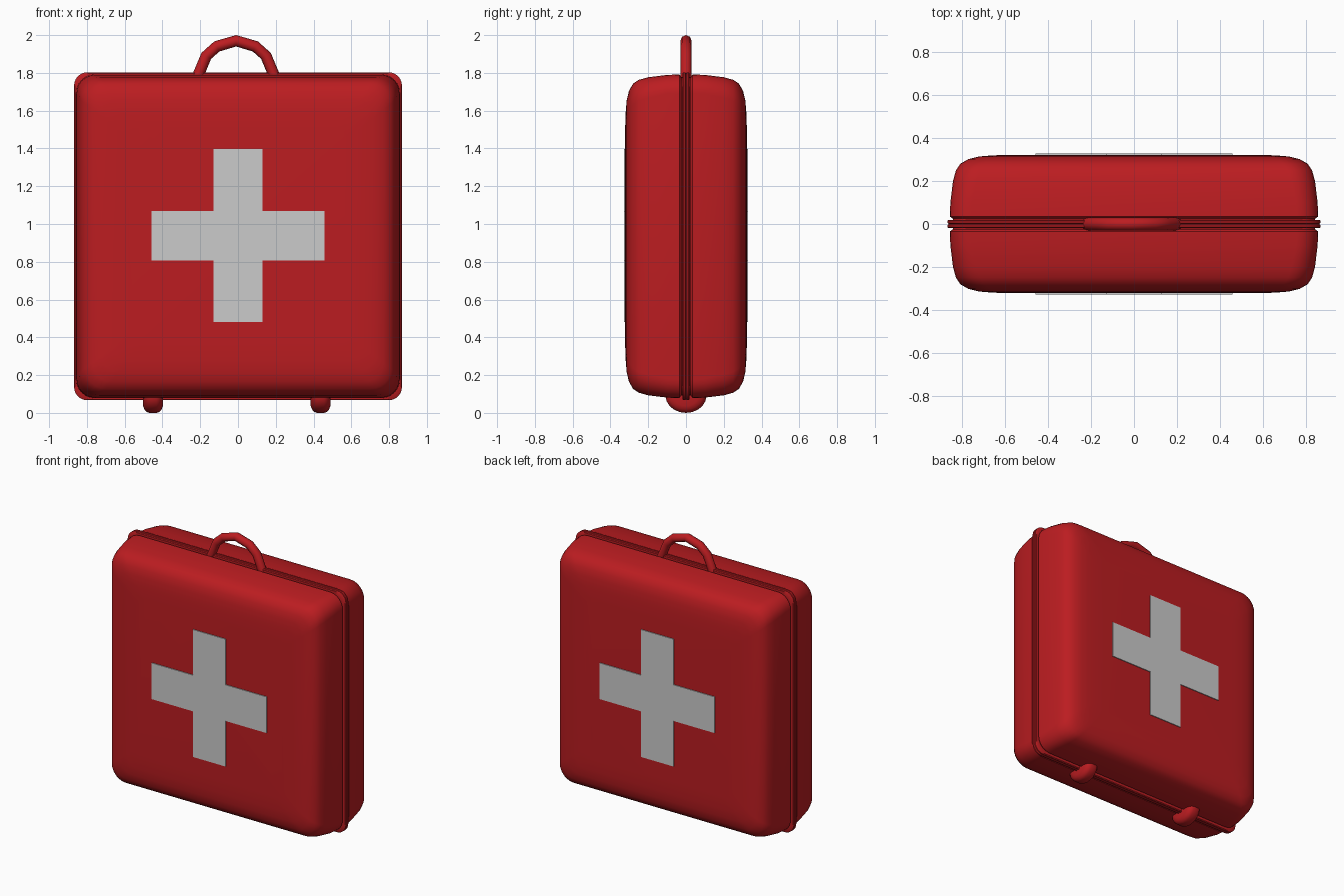
import bpy, bmesh, math

if "Cube" in bpy.data.objects:
    bpy.data.objects.remove(bpy.data.objects["Cube"])

CZ = 0.935  # height of the case centre

red = bpy.data.materials.new("red")
red.diffuse_color = (0.5, 0.012, 0.015, 1)
red.use_nodes = True
red.node_tree.nodes["Principled BSDF"].inputs["Base Color"].default_value = red.diffuse_color


def finish(name, bm, mat=None, angle=40):
    bmesh.ops.recalc_face_normals(bm, faces=bm.faces)
    me = bpy.data.meshes.new(name)
    bm.to_mesh(me)
    bm.free()
    ob = bpy.data.objects.new(name, me)
    bpy.context.collection.objects.link(ob)
    if mat:
        me.materials.append(mat)
    bpy.ops.object.select_all(action='DESELECT')
    ob.select_set(True)
    bpy.context.view_layer.objects.active = ob
    if angle:
        bpy.ops.object.shade_smooth_by_angle(angle=math.radians(angle))
    return ob


def rounded_square(h, r, n=6):
    pts = []
    for k, (sx, sz) in enumerate([(1, 1), (-1, 1), (-1, -1), (1, -1)]):
        for i in range(n + 1):
            a = math.pi / 2 * (k + i / n)
            pts.append((sx * (h - r) + r * math.cos(a), sz * (h - r) + r * math.sin(a)))
    return pts


def bridge(bm, loops, ring=False):
    n = len(loops[0])
    pairs = list(zip(loops, loops[1:])) + ([(loops[-1], loops[0])] if ring else [])
    for a, b in pairs:
        for i in range(n):
            j = (i + 1) % n
            bm.faces.new((a[i], a[j], b[j], b[i]))
    if not ring:
        bm.faces.new(loops[0])
        bm.faces.new(loops[-1])


def loft(name, sections, ring=False, angle=40):
    bm = bmesh.new()
    loops = [[bm.verts.new((x, y, z + CZ)) for x, z in rounded_square(h, r)]
             for y, h, r in sections]
    bridge(bm, loops, ring)
    return finish(name, bm, red, angle)


# Case shell: soft rounded-square sections (y, half size, corner radius) with a seam groove
half = [(0.025, 0.843, 0.09), (0.035, 0.857, 0.10), (0.10, 0.854, 0.10), (0.20, 0.842, 0.11),
        (0.25, 0.828, 0.11), (0.28, 0.808, 0.11), (0.302, 0.77, 0.10), (0.314, 0.72, 0.09),
        (0.319, 0.66, 0.08), (0.322, 0.58, 0.07)]
loft("case_shell", [(-y, h, r) for y, h, r in reversed(half)] + half)

# Raised seam strip around the case, with a fine centre groove
loft("seam_strip", [(-0.019, 0.835, 0.06), (-0.019, 0.863, 0.07), (-0.014, 0.868, 0.07),
                    (-0.005, 0.868, 0.07), (0, 0.862, 0.07), (0.005, 0.868, 0.07),
                    (0.014, 0.868, 0.07), (0.019, 0.863, 0.07), (0.019, 0.835, 0.06)], ring=True)

# Carry handle: eight-sided tube along a seven-point arch
side = [(0.208, 1.77), (0.158, 1.89), (0.102, 1.94)]
path = [(-x, z) for x, z in side] + [(0, 1.97)] + side[::-1]
bm = bmesh.new()
loops = []
for i, (x, z) in enumerate(path):
    x0, z0 = path[max(i - 1, 0)]
    x1, z1 = path[min(i + 1, len(path) - 1)]
    d = math.hypot(x1 - x0, z1 - z0)
    nx, nz = -(z1 - z0) / d, (x1 - x0) / d
    loop = []
    for k in range(8):
        a = math.tau * k / 8
        c = 0.03 * math.cos(a)
        loop.append(bm.verts.new((x + nx * c - 0.01, 0.03 * math.sin(a), z + nz * c)))
    loops.append(loop)
bridge(bm, loops)
finish("handle", bm, red, 50)

# Feet: rounded discs lying across the base
for name, fx in (("left_foot", -0.45), ("right_foot", 0.437)):
    bm = bmesh.new()
    loops = []
    for dx, s in [(-0.052, 0.6), (-0.045, 0.8), (-0.034, 0.94), (-0.018, 1),
                  (0.018, 1), (0.034, 0.94), (0.045, 0.8), (0.052, 0.6)]:
        loops.append([bm.verts.new((fx + dx, 0.108 * s * math.cos(math.tau * k / 20),
                                    0.09 + 0.09 * s * math.sin(math.tau * k / 20)))
                      for k in range(20)])
    bridge(bm, loops)
    finish(name, bm, red, 50)

# Plain cross plates, front and back
L, W = 0.458, 0.13
outline = [(W, L), (W, W), (L, W), (L, -W), (W, -W), (W, -L),
           (-W, -L), (-W, -W), (-L, -W), (-L, W), (-W, W), (-W, L)]
for name, s in (("front_cross", -1), ("back_cross", 1)):
    bm = bmesh.new()
    loops = [[bm.verts.new((x, s * y, z + CZ + 0.003)) for x, z in outline]
             for y in (0.31, 0.328)]
    bridge(bm, loops)
    finish(name, bm, None, 0)
